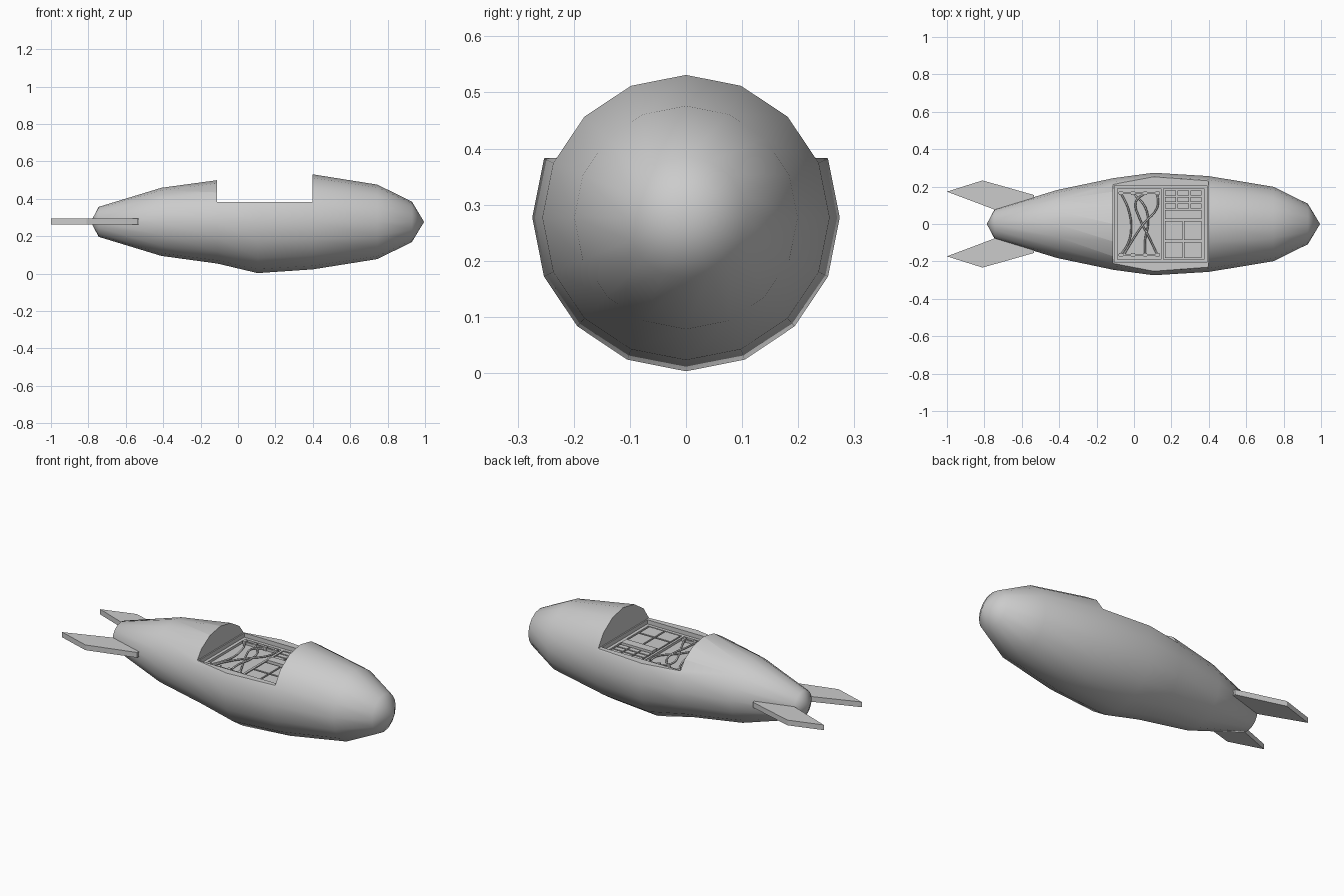
import bpy, bmesh, math
from mathutils import Vector

if "Cube" in bpy.data.objects:
    bpy.data.objects.remove(bpy.data.objects["Cube"])

CZ = 0.277       # height of the body axis
FLOOR = 0.345    # cockpit floor
RIM = 0.383      # cockpit sill


def make(name, bm):
    bmesh.ops.recalc_face_normals(bm, faces=bm.faces[:])
    me = bpy.data.meshes.new(name)
    bm.to_mesh(me)
    bm.free()
    ob = bpy.data.objects.new(name, me)
    bpy.context.collection.objects.link(ob)
    return ob


def add_box(bm, x0, x1, y0, y1, z0, z1):
    vs = bmesh.ops.create_cube(bm, size=1)["verts"]
    for v in vs:
        v.co = Vector(((x0 + x1) / 2 + v.co.x * (x1 - x0),
                       (y0 + y1) / 2 + v.co.y * (y1 - y0),
                       (z0 + z1) / 2 + v.co.z * (z1 - z0)))


def boxes(name, items):
    bm = bmesh.new()
    for b in items:
        add_box(bm, *b)
    return make(name, bm)


def activate(ob):
    bpy.ops.object.select_all(action='DESELECT')
    ob.select_set(True)
    bpy.context.view_layer.objects.active = ob


# Hull: 16-sided rings along x, (x, half width, half height)
stations = [(-0.745, 0.08, 0.08), (-0.41, 0.182, 0.182), (-0.11, 0.245, 0.223),
            (0.105, 0.274, 0.274), (0.40, 0.256, 0.254), (0.745, 0.199, 0.199),
            (0.93, 0.108, 0.108)]
N = 16
bm = bmesh.new()
rings = []
for x, ry, rz in stations:
    rings.append([bm.verts.new((x, ry * math.cos(2 * math.pi * i / N),
                                CZ + rz * math.sin(2 * math.pi * i / N))) for i in range(N)])
for a, b in zip(rings, rings[1:]):
    for i in range(N):
        j = (i + 1) % N
        bm.faces.new((a[i], a[j], b[j], b[i]))
for ring, tip_x in ((rings[0], -0.787), (rings[-1], 0.995)):
    tip = bm.verts.new((tip_x, 0, CZ))
    for i in range(N):
        bm.faces.new((ring[i], ring[(i + 1) % N], tip))
hull = make("hull", bm)

# Cockpit opening and shallow recess cut out of the hull
for name, dims in (("opening_cutter", (-0.112, 0.398, -0.5, 0.5, RIM, 0.8)),
                   ("recess_cutter", (-0.105, 0.391, -0.207, 0.207, FLOOR, 0.6))):
    cutter = boxes(name, [dims])
    cutter.hide_render = True
    mod = hull.modifiers.new(name, 'BOOLEAN')
    mod.operation = 'DIFFERENCE'
    mod.solver = 'EXACT'
    mod.object = cutter
    activate(hull)
    bpy.ops.object.modifier_apply(modifier=name)
    bpy.data.objects.remove(cutter)
activate(hull)
bpy.ops.object.shade_smooth_by_angle(angle=math.radians(50))

# Tail fins: flat plates mirrored left and right
outline = [(-1.0, 0.173), (-0.81, 0.233), (-0.535, 0.155), (-0.52, 0.04), (-0.70, 0.06)]
for side, s in (("left", 1), ("right", -1)):
    bm = bmesh.new()
    low = [bm.verts.new((x, s * y, 0.264)) for x, y in outline]
    high = [bm.verts.new((x, s * y, 0.294)) for x, y in outline]
    bm.faces.new(low)
    bm.faces.new(high)
    for i in range(len(outline)):
        j = (i + 1) % len(outline)
        bm.faces.new((low[i], low[j], high[j], high[i]))
    make(side + "_tail_fin", bm)

# Frame around the floor, and a divider between the two bays
z0, z1 = FLOOR - 0.005, FLOOR + 0.014
boxes("floor_frame", [(-0.105, -0.087, -0.207, 0.207, z0, z1),
                      (0.373, 0.391, -0.207, 0.207, z0, z1),
                      (-0.105, 0.391, 0.189, 0.207, z0, z1),
                      (-0.105, 0.391, -0.207, -0.189, z0, z1),
                      (0.145, 0.158, -0.2, 0.2, z0, z1)])

# Equipment panels: small switches, a display, four large boxes
z1 = FLOOR + 0.015
items = []
for c in range(3):
    for r in range(3):
        x, y = 0.165 + c * 0.068, 0.152 - r * 0.035
        items.append((x, x + 0.06, y, y + 0.027, z0, z1))
for c in range(2):
    for y_low, y_high in ((-0.085, 0.015), (-0.182, -0.095)):
        x = 0.165 + c * 0.103
        items.append((x, x + 0.093, y_low, y_high, z0, z1))
boxes("equipment_panels", items)
boxes("display_panel", [(0.165, 0.361, 0.027, 0.075, z0, FLOOR + 0.024)])

# Terminal bars with small connectors
bars = []
for s in (1, -1):
    y = s * 0.165
    bars.append((-0.082, 0.14, y - 0.005, y + 0.005, z0, FLOOR + 0.014))
    for x in (-0.07, -0.005, 0.06, 0.125):
        bars.append((x - 0.01, x + 0.01, y - 0.009, y + 0.009, z0, FLOOR + 0.02))
boxes("terminal_bars", bars)

# Loose cables between the bars
cables = [[(-0.07, 0.165), (-0.03, 0.08), (-0.015, -0.03), (-0.03, -0.10), (-0.07, -0.165)],
          [(-0.005, 0.165), (0.06, 0.09), (0.075, 0.0), (0.06, -0.08), (0.06, -0.165)],
          [(0.06, 0.165), (0.01, 0.12), (0.03, 0.03), (0.08, -0.07), (0.125, -0.165)],
          [(0.125, 0.165), (0.125, 0.09), (0.05, 0.0), (-0.01, -0.09), (-0.055, -0.165)]]
for n, path in enumerate(cables, 1):
    cu = bpy.data.curves.new("cable_%d" % n, 'CURVE')
    cu.dimensions = '3D'
    cu.bevel_depth = 0.005
    cu.bevel_resolution = 1
    cu.resolution_u = 4
    cu.use_fill_caps = True
    sp = cu.splines.new('BEZIER')
    sp.bezier_points.add(len(path) - 1)
    for k, (bp, (x, y)) in enumerate(zip(sp.bezier_points, path)):
        lift = 0.012 if 0 < k < len(path) - 1 else 0.006
        bp.co = (x, y, FLOOR + lift)
        bp.handle_left_type = bp.handle_right_type = 'AUTO'
    ob = bpy.data.objects.new("cable_%d" % n, cu)
    bpy.context.collection.objects.link(ob)
